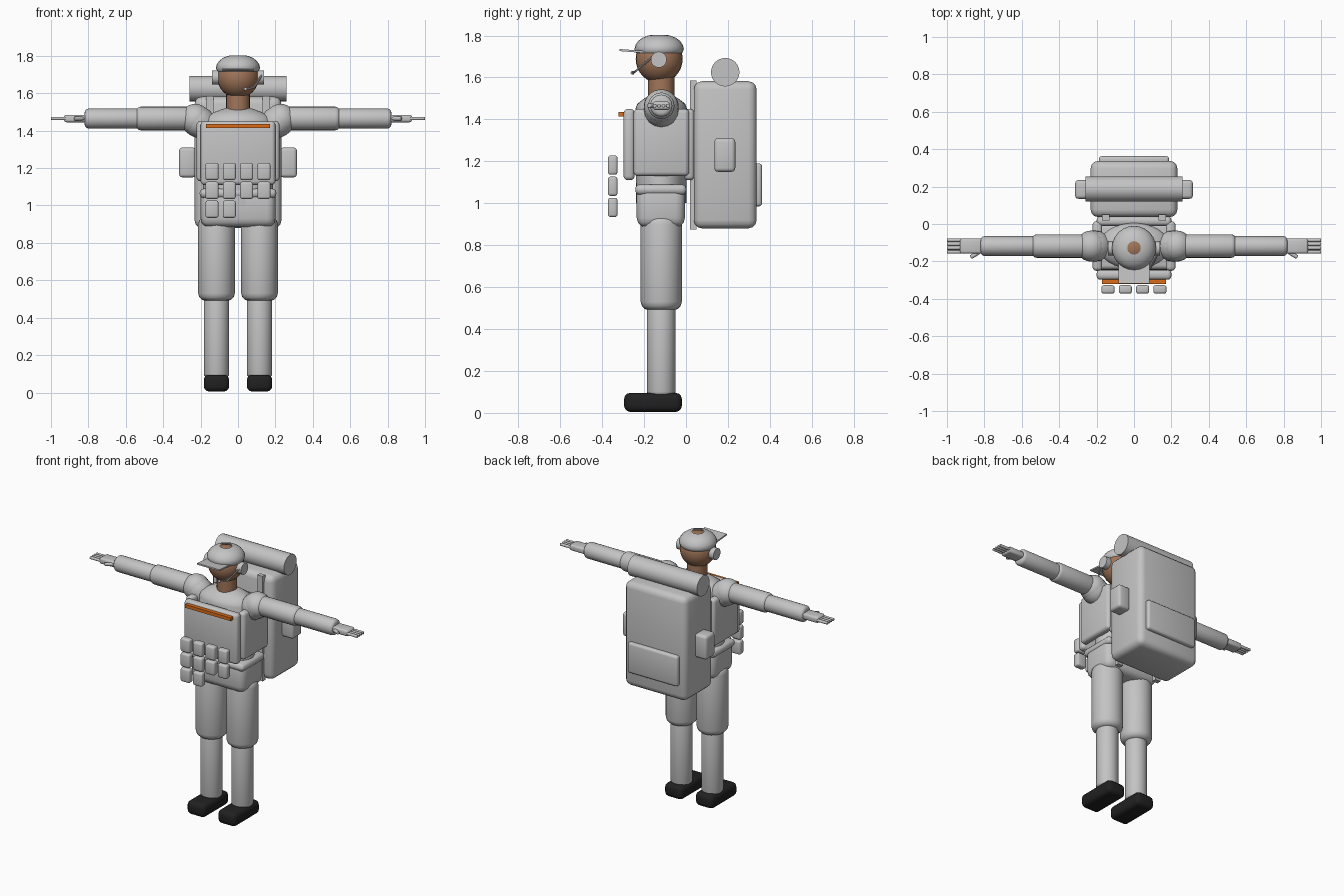
import bpy, bmesh, math
from mathutils import Vector

if "Cube" in bpy.data.objects:
    bpy.data.objects.remove(bpy.data.objects["Cube"])


def material(name, rgb):
    m = bpy.data.materials.new(name)
    m.diffuse_color = (*rgb, 1)
    m.use_nodes = True
    m.node_tree.nodes["Principled BSDF"].inputs["Base Color"].default_value = m.diffuse_color
    return m


GREY = material("cloth grey", (0.55, 0.55, 0.55))
SKIN = material("skin", (0.36, 0.18, 0.10))
BLACK = material("boot black", (0.015, 0.015, 0.015))
ORANGE = material("strip orange", (0.70, 0.15, 0.01))
Y = -0.118  # body axis


def finish(name, bm, mat, angle=40):
    bmesh.ops.recalc_face_normals(bm, faces=bm.faces)
    me = bpy.data.meshes.new(name)
    bm.to_mesh(me)
    bm.free()
    ob = bpy.data.objects.new(name, me)
    bpy.context.collection.objects.link(ob)
    me.materials.append(mat)
    bpy.ops.object.select_all(action='DESELECT')
    ob.select_set(True)
    bpy.context.view_layer.objects.active = ob
    bpy.ops.object.shade_smooth_by_angle(angle=math.radians(angle))
    return ob


def box(name, x, y, z, bevel=0.0, mat=GREY, segments=3):
    """Rounded box between (min, max) pairs."""
    bm = bmesh.new()
    bmesh.ops.create_cube(bm, size=1)
    for v in bm.verts:
        for i, (lo, hi) in enumerate((x, y, z)):
            v.co[i] = (lo + hi) / 2 + v.co[i] * (hi - lo)
    if bevel:
        bmesh.ops.bevel(bm, geom=bm.edges[:], offset=bevel, segments=segments,
                        profile=0.5, affect='EDGES')
    return finish(name, bm, mat)


def lathe(name, start, end, profile, mat=GREY, n=24, squash=1.0, caps=True):
    """Rings of (distance along the axis, radius) from start towards end."""
    a, axis = Vector(start), (Vector(end) - Vector(start)).normalized()
    q = axis.to_track_quat('Z', 'Y')
    bm = bmesh.new()
    rings = []
    for d, r in profile:
        rings.append([bm.verts.new(a + q @ Vector((r * math.cos(2 * math.pi * k / n),
                      squash * r * math.sin(2 * math.pi * k / n), d))) for k in range(n)])
    for lo, hi in zip(rings, rings[1:]):
        for k in range(n):
            bm.faces.new((lo[k], lo[(k + 1) % n], hi[(k + 1) % n], hi[k]))
    if caps:
        bm.faces.new(rings[0][::-1])
        bm.faces.new(rings[-1])
    return finish(name, bm, mat)


def rod(name, a, b, r, bevel=0.0, mat=GREY, n=24):
    """Cylinder with rounded rims."""
    length = (Vector(b) - Vector(a)).length
    prof = [(0, r), (length, r)]
    if bevel:
        arc = [(bevel * (1 - math.sin(t)), r - bevel * (1 - math.cos(t)))
               for t in (math.pi / 2, math.pi / 3, math.pi / 6, 0)]
        arc.reverse()
        prof = arc[::-1]
        prof = sorted((d, rr) for d, rr in prof)
        prof += [(length - d, rr) for d, rr in reversed(prof)]
    return lathe(name, a, b, prof, mat, n)


def ball(name, c, r, mat=GREY, scale_z=1.0):
    bm = bmesh.new()
    bmesh.ops.create_uvsphere(bm, u_segments=24, v_segments=16, radius=r)
    for v in bm.verts:
        v.co.z *= scale_z
        v.co += Vector(c)
    return finish(name, bm, mat)


for s, side in ((-1, "right"), (1, "left")):
    def span(a, b):
        return tuple(sorted((s * a, s * b)))

    # Legs and boots
    lx = 0.115 * s
    box(side + "_boot", span(0.047, 0.183), (-0.295, -0.02), (0.005, 0.095), 0.028, BLACK)
    rod(side + "_lower_leg", (lx, Y, 0.085), (lx, Y, 0.53), 0.068, 0.015)
    rod(side + "_upper_leg", (lx, Y, 0.49), (lx, Y, 0.94), 0.098, 0.04)

    # Arms
    ax = 1.465
    lathe(side + "_shoulder", (0.13 * s, Y, 1.40), (0.25 * s, Y, 1.47),
          [(0, 0.05), (0.07, 0.082), (0.10, 0.084), (0.12, 0.081)], n=16)
    ball(side + "_shoulder_cap", (0.228 * s, Y, 1.46), 0.083)
    rod(side + "_upper_arm", (0.24 * s, Y, ax), (0.545 * s, Y, ax), 0.063, 0.025)
    rod(side + "_forearm", (0.51 * s, Y, ax), (0.82 * s, Y, ax), 0.053, 0.02)

    # Hand with four fingers and a thumb
    box(side + "_palm", span(0.81, 0.93), (Y - 0.04, Y + 0.04), (1.445, 1.485), 0.012)
    for i in range(4):
        fy = Y + (i - 1.5) * 0.021
        rod(side + "_finger", (0.92 * s, fy, ax), (1.0 * s, fy, ax), 0.0095, 0.004, n=10)
    rod(side + "_thumb", (0.825 * s, Y - 0.03, ax), (0.873 * s, Y - 0.06, ax), 0.011, 0.004, n=10)

    # Side panels, pack frame bars and side pockets
    box(side + "_vest_panel", span(0.17, 0.222), (-0.25, 0.015), (1.13, 1.45), 0.02)
    box(side + "_frame_bar", span(0.13, 0.17), (0.02, 0.05), (0.875, 1.585))
    box(side + "_side_pocket", span(0.225, 0.315), (0.135, 0.235), (1.15, 1.31), 0.018)
    rod(side + "_earphone", (0.095 * s, -0.13, 1.685), (0.14 * s, -0.13, 1.685), 0.038)

# Torso: waist, rising to the sloped shoulder yoke
lathe("torso", (0, Y, 1.0), (0, Y, 2.0),
      [(0, 0.185), (0.45, 0.19), (0.475, 0.175), (0.50, 0.125), (0.52, 0.07)],
      n=32, squash=0.65)
box("pelvis", (-0.2, 0.2), (-0.235, -0.005), (0.885, 1.09), 0.045)
box("belt", (-0.205, 0.205), (-0.242, 0.002), (1.04, 1.09), 0.022)
box("front_vest_plate", (-0.2, 0.2), (-0.298, -0.245), (1.11, 1.45), 0.02)
box("back_vest_plate", (-0.2, 0.2), (-0.01, 0.04), (1.11, 1.45), 0.02)
box("chest_strip", (-0.17, 0.17), (-0.322, -0.295), (1.413, 1.435), 0, ORANGE)

# Pouch rows: two of four, then a shorter one of two
for row, count in enumerate((4, 4, 2)):
    for i in range(count):
        px, pz = -0.139 + 0.0925 * i, 1.182 - 0.101 * row
        box("pouch", (px - 0.035, px + 0.035), (-0.372, -0.327),
            (pz - 0.046, pz + 0.046), 0.012)

# Head, neck and cap
rod("neck", (0, Y, 1.49), (0, Y, 1.62), 0.063, 0, SKIN)
ball("head", (0, -0.128, 1.688), 0.112, SKIN, 1.02)
lathe("cap", (0, -0.128, 1.71), (0, -0.128, 2),
      [(0, 0.102), (0.008, 0.111), (0.025, 0.118), (0.045, 0.113), (0.065, 0.099),
       (0.08, 0.078), (0.09, 0.052), (0.0925, 0.036)], caps=False)
brim = box("cap_brim", (-0.083, 0.083), (-0.318, -0.18), (1.718, 1.728))
for v in brim.data.vertices:
    v.co.z += 0.08 * (-0.22 - v.co.y)

# Microphone boom on the left side
path = [(0.135, -0.145, 1.71), (0.105, -0.205, 1.66), (0.085, -0.24, 1.63), (0.04, -0.255, 1.622)]
for a, b in zip(path, path[1:]):
    rod("microphone_boom", a, b, 0.005, n=8)
ball("microphone", path[-1], 0.009)

# Backpack with rear pocket and bedroll
box("backpack", (-0.232, 0.232), (0.037, 0.337), (0.88, 1.582), 0.04)
box("rear_pocket", (-0.187, 0.187), (0.31, 0.363), (0.985, 1.19), 0.015)
rod("bedroll", (-0.26, 0.187, 1.625), (0.26, 0.187, 1.625), 0.068)
